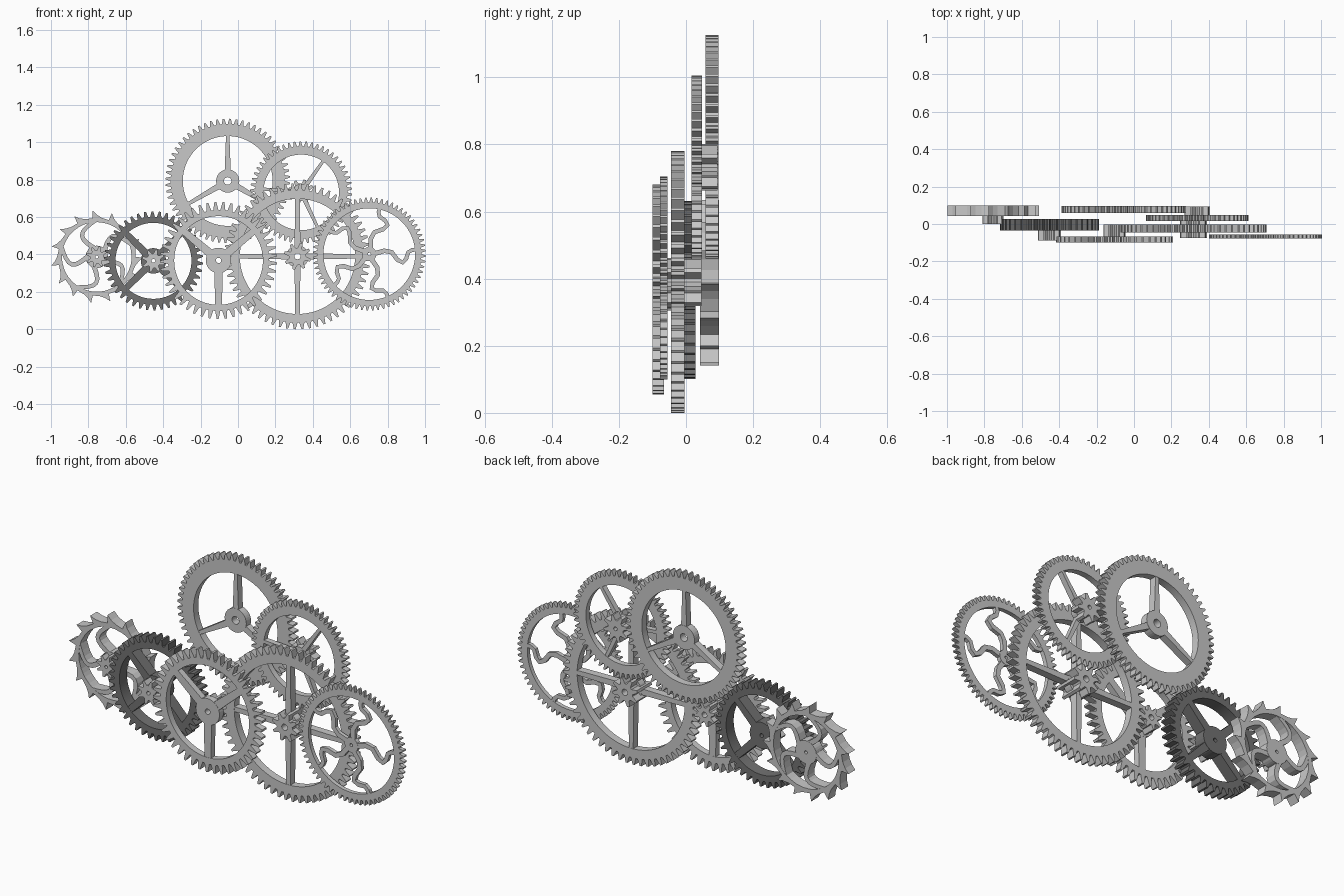
import bpy
import bmesh
from math import cos, sin, tau, radians

cube = bpy.data.objects.get("Cube")
if cube:
    bpy.data.objects.remove(cube, do_unlink=True)


def make_material(name, value):
    mat = bpy.data.materials.new(name)
    mat.use_nodes = True
    color = (value, value, value, 1)
    mat.diffuse_color = color
    mat.node_tree.nodes["Principled BSDF"].inputs["Base Color"].default_value = color
    return mat


LIGHT = make_material("light grey", 0.58)
DARK = make_material("dark grey", 0.17)

# Tooth outlines: (fraction of pitch, fraction of tooth depth)
SPUR = [(0, 0), (0.28, 0), (0.52, 1), (0.76, 1)]
HOOK = [(0, 0), (0.45, 0.1), (0.75, 0.45), (0.96, 1)]


def band(bm, side_a, side_b, y0, y1, closed):
    """Solid band between two matching outlines, extruded along y."""
    rows = [[bm.verts.new((x, y, z)) for x, z in side]
            for side, y in ((side_a, y0), (side_a, y1), (side_b, y1), (side_b, y0))]
    n = len(side_a)
    faces = []
    for i in range(n if closed else n - 1):
        j = (i + 1) % n
        for k in range(4):
            p, q = rows[k], rows[(k + 1) % 4]
            faces.append(bm.faces.new((p[i], p[j], q[j], q[i])))
    if not closed:
        faces.append(bm.faces.new([r[0] for r in rows]))
        faces.append(bm.faces.new([r[-1] for r in rows]))
    bmesh.ops.recalc_face_normals(bm, faces=faces)


def polar(r, a):
    return r * cos(a), r * sin(a)


def toothed_ring(bm, teeth, tip, root, inner, y0, y1, shape=SPUR):
    marks = [((t + f) * tau / teeth, root + (tip - root) * d)
             for t in range(teeth) for f, d in shape]
    band(bm, [polar(r, a) for a, r in marks],
         [polar(inner, a) for a, r in marks], y0, y1, True)


def plain_ring(bm, outer, inner, y0, y1, sides=32):
    angles = [i * tau / sides for i in range(sides)]
    band(bm, [polar(outer, a) for a in angles],
         [polar(inner, a) for a in angles], y0, y1, True)


def spoke(bm, path, w0, w1, angle, y0, y1):
    """Tapered bar following (radius, sideways offset) points."""
    c, s = cos(angle), sin(angle)
    left, right = [], []
    n = len(path) - 1
    for i, (r, off) in enumerate(path):
        p, q = path[max(i - 1, 0)], path[min(i + 1, n)]
        dr, do = q[0] - p[0], q[1] - p[1]
        length = (dr * dr + do * do) ** 0.5
        w = (w0 + (w1 - w0) * i / n) / 2
        for side, sign in ((left, w), (right, -w)):
            u, v = r - do / length * sign, off + dr / length * sign
            side.append((u * c - v * s, u * s + v * c))
    band(bm, left, right, y0, y1, False)


def finish(bm, name, center, mat):
    mesh = bpy.data.meshes.new(name)
    bm.to_mesh(mesh)
    bm.free()
    mesh.materials.append(mat)
    obj = bpy.data.objects.new(name, mesh)
    obj.location = (center[0], 0, center[1])
    bpy.context.collection.objects.link(obj)


def wheel(name, center, ys, teeth, radii, hub, angles, widths,
          path=None, shape=SPUR, mat=LIGHT):
    tip, root, inner = radii
    bm = bmesh.new()
    toothed_ring(bm, teeth, tip, root, inner, *ys, shape)
    plain_ring(bm, *hub, *ys)
    path = path or [(hub[0] * 0.9, 0), (inner + 0.008, 0)]
    for a in angles:
        spoke(bm, path, *widths, radians(a), ys[0] + 0.001, ys[1] - 0.001)
    finish(bm, name, center, mat)


def pinion(name, center, ys, teeth, tip, hole, mat=LIGHT):
    bm = bmesh.new()
    toothed_ring(bm, teeth, tip, tip * 0.62, hole, *ys)
    finish(bm, name, center, mat)


def around(count, start=0):
    return [start + i * 360 / count for i in range(count)]


TOP, UPPER, MAIN = (-0.055, 0.793), (0.338, 0.732), (0.318, 0.39)
CENTRE, SIDE = (-0.104, 0.368), (0.702, 0.402)
DRIVE, ESCAPE = (-0.452, 0.366), (-0.755, 0.387)

# Straight-spoked wheels
wheel("top_wheel", TOP, (0.058, 0.097), 60, (0.333, 0.305, 0.24),
      (0.062, 0.02), around(3, 90), (0.032, 0.018))
wheel("upper_wheel", UPPER, (0.016, 0.047), 54, (0.273, 0.247, 0.202),
      (0.045, 0.01), around(3, 55), (0.024, 0.016))
wheel("main_wheel", MAIN, (-0.045, -0.004), 60, (0.39, 0.355, 0.308),
      (0.06, 0.016), around(4), (0.032, 0.024))
wheel("centre_wheel", CENTRE, (-0.1, -0.066), 45, (0.313, 0.27, 0.237),
      (0.068, 0.014), (40, 140, 270), (0.045, 0.036))
wheel("dark_drive_wheel", DRIVE, (-0.034, 0.028), 42, (0.265, 0.235, 0.203),
      (0.068, 0.01), around(4, 45), (0.04, 0.032), mat=DARK)

# Side wheel with wavy spokes
wave = [(0.02, 0), (0.08, 0.018), (0.12, 0.01), (0.15, -0.03), (0.178, -0.045),
        (0.197, -0.025), (0.208, 0.01), (0.228, 0.022), (0.26, 0.024)]
wheel("side_wheel", SIDE, (-0.077, -0.055), 64, (0.302, 0.278, 0.245),
      (0.038, 0.008), around(5), (0.026, 0.02), path=wave)

# Escape wheel with hooked teeth and curved spokes
curve = [(0.04 + 0.155 * t / 8, 0.075 * sin(t / 8 * tau / 2)) for t in range(9)]
wheel("escape_wheel", ESCAPE, (0.042, 0.098), 15, (0.248, 0.207, 0.186),
      (0.06, 0.008), around(5, 20), (0.026, 0.02), path=curve, shape=HOOK)

# Pinions
pinion("upper_pinion", UPPER, (0.046, 0.094), 8, 0.07, 0.01)
pinion("main_pinion", MAIN, (-0.074, 0.046), 8, 0.073, 0.016)
pinion("centre_pinion", CENTRE, (-0.067, -0.002), 8, 0.06, 0.014)
pinion("drive_pinion", DRIVE, (-0.088, -0.033), 8, 0.062, 0.01)
pinion("escape_pinion", ESCAPE, (0.0, 0.043), 8, 0.057, 0.008)
